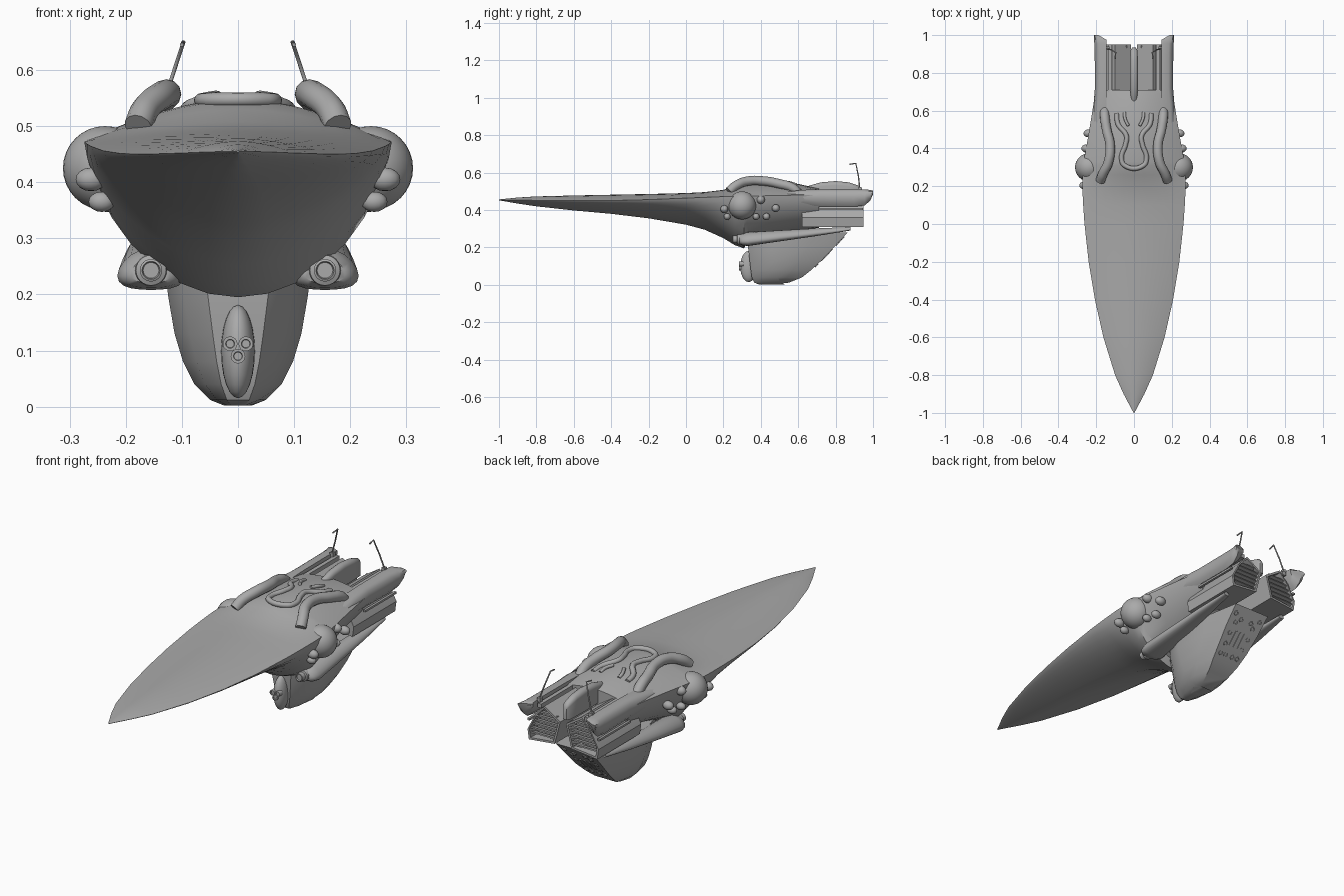
import bpy, bmesh, math
from mathutils import Vector

cube = bpy.data.objects.get("Cube")
if cube:
    bpy.data.objects.remove(cube)

grey = bpy.data.materials.new("hull grey")
grey.use_nodes = True
COLOUR = (0.4, 0.4, 0.4, 1)
grey.diffuse_color = COLOUR
grey.node_tree.nodes["Principled BSDF"].inputs["Base Color"].default_value = COLOUR


def finish(name, bm, angle=35):
    bmesh.ops.recalc_face_normals(bm, faces=bm.faces)
    me = bpy.data.meshes.new(name)
    bm.to_mesh(me)
    bm.free()
    me.materials.append(grey)
    ob = bpy.data.objects.new(name, me)
    bpy.context.collection.objects.link(ob)
    bpy.ops.object.select_all(action='DESELECT')
    ob.select_set(True)
    bpy.context.view_layer.objects.active = ob
    bpy.ops.object.shade_smooth_by_angle(angle=math.radians(angle))
    return ob


def loft(name, rings, angle=35):
    """Skin closed rings of equal point count and cap both ends."""
    bm = bmesh.new()
    rows = [[bm.verts.new(p) for p in r] for r in rings]
    n = len(rows[0])
    for a, b in zip(rows, rows[1:]):
        for i in range(n):
            j = (i + 1) % n
            bm.faces.new((a[i], a[j], b[j], b[i]))
    bm.faces.new(rows[0])
    bm.faces.new(rows[-1])
    return finish(name, bm, angle)


def ball(name, centre, size, seg=24):
    bm = bmesh.new()
    bmesh.ops.create_uvsphere(bm, u_segments=seg, v_segments=seg // 2, radius=1)
    bmesh.ops.scale(bm, vec=size, verts=bm.verts)
    bmesh.ops.translate(bm, vec=centre, verts=bm.verts)
    return finish(name, bm, 60)


def box(name, centre, size, tilt=0):
    bm = bmesh.new()
    bmesh.ops.create_cube(bm, size=1)
    bmesh.ops.scale(bm, vec=size, verts=bm.verts)
    ob = finish(name, bm)
    ob.location = centre
    ob.rotation_euler.x = tilt
    return ob


def tube(name, pts, radius, smooth=True):
    cu = bpy.data.curves.new(name, 'CURVE')
    cu.dimensions = '3D'
    cu.bevel_depth = radius
    cu.bevel_resolution = 4
    cu.resolution_u = 8
    cu.use_fill_caps = True
    sp = cu.splines.new('BEZIER' if smooth else 'POLY')
    if smooth:
        sp.bezier_points.add(len(pts) - 1)
        for bp, p in zip(sp.bezier_points, pts):
            bp.co = p
            bp.handle_left_type = bp.handle_right_type = 'AUTO'
    else:
        sp.points.add(len(pts) - 1)
        for sp_point, p in zip(sp.points, pts):
            sp_point.co = (*p, 1)
    cu.materials.append(grey)
    ob = bpy.data.objects.new(name, cu)
    bpy.context.collection.objects.link(ob)
    return ob


def lathe(name, centre, profile, tilt=0, seg=24):
    """Rings of (distance along y, radius)."""
    ob = loft(name, [[(r * math.cos(k * math.tau / seg), y, r * math.sin(k * math.tau / seg))
                      for k in range(seg)] for y, r in profile])
    ob.location = centre
    ob.rotation_euler.x = tilt
    return ob


# Hull: y, half width, top, edge height, bottom, keel sharpness
HULL = [(-1, .002, .457, .455, .452, .6), (-.9, .055, .467, .454, .435, .6),
        (-.8, .10, .473, .452, .42, .6), (-.6, .162, .478, .45, .398, .55),
        (-.4, .207, .482, .451, .38, .5), (-.2, .24, .486, .456, .356, .45),
        (0, .262, .491, .464, .322, .35), (.1, .269, .496, .468, .295, .25),
        (.2, .274, .508, .472, .25, .1), (.26, .273, .53, .473, .213, .05),
        (.31, .27, .545, .474, .195, 0), (.33, .267, .548, .475, .23, 0),
        (.45, .245, .55, .477, .262, 0), (.6, .22, .54, .48, .29, 0),
        (.71, .203, .515, .48, .305, 0)]


def hull_ring(y, w, top, edge, bot, k, n=16):
    ring = []
    for i in range(n):
        a = math.pi * i / n
        x = w * math.cos(a)
        ring.append((x, y, edge + (top - edge) * (1 - abs(math.cos(a)) ** 1.8)))
    for i in range(n):
        a = math.pi * i / n
        c = math.cos(a)
        depth = (1 - k) * math.sin(a) ** 1.2 + k * (1 - abs(c))
        ring.append((-w * c, y, edge - (edge - bot) * depth))
    return ring


loft("hull", [hull_ring(*s) for s in HULL], 28)

# Keel: height, front y, front half width, side half width, rear y
KEEL = [(.002, .39, .012, .025, .47), (.012, .365, .02, .05, .55), (.04, .352, .03, .078, .62),
        (.08, .346, .038, .098, .67), (.13, .34, .045, .113, .725),
        (.2, .332, .054, .125, .79), (.28, .33, .06, .13, .865)]
rings = []
for z, f, fw, w, b in KEEL:
    half = [(fw, f), (fw + (w - fw) * .6, f + .05), (w, f + .14), (w * .97, f + (b - f) * .7), (w * .75, b)]
    rings.append([(x, y, z) for x, y in half] + [(-x, y, z) for x, y in reversed(half)])
loft("keel", rings, 30)

# Keel nose pod with three ringed ports
ball("keel_nose_pod", (0, .335, .098), (.03, .045, .083))
for x, z in ((-.014, .112), (.014, .112), (0, .09)):
    lathe("keel_port", (x, .283, z), [(.025, .013), (0, .013), (0, .008), (.004, .007)])

# Keel rear vents: slots and round ports on the sloped back
slope = math.atan2(.14, .15)
for x in (-.025, 0, .025):
    box("keel_slot", (x, .758, .165), (.011, .006, .075), -slope)
for s in (-1, 1):
    for x, z in ((.052, .22), (.055, .18), (.05, .14), (.05, .105), (.02, .105), (.03, .235), (.072, .25)):
        lathe("keel_vent", (s * x, .595 + z * .965, z), [(-.008, .012), (.005, .012), (.005, .008), (0, .007)],
              -slope, 12)

# Centre dorsal fin
FIN = [(.62, .505, .006), (.65, .528, .016), (.72, .548, .021), (.8, .555, .022),
       (.87, .548, .021), (.92, .532, .018), (.935, .51, .008)]
rings = []
for y, top, w in FIN:
    arc = [(w * math.cos(math.pi * i / 8), y, top - w + w * math.sin(math.pi * i / 8)) for i in range(9)]
    rings.append(arc + [(-w, y, .45), (w, y, .45)])
loft("dorsal_fin", rings, 50)

NOZZLE = [(.1, .495), (.015, .44), (.045, .325), (.185, .31), (.192, .36), (.15, .44)]


def span(z):
    """Horizontal extent of the nozzle outline at a height."""
    xs = []
    for (xa, za), (xb, zb) in zip(NOZZLE, NOZZLE[1:] + NOZZLE[:1]):
        if (za - z) * (zb - z) < 0:
            xs.append(xa + (xb - xa) * (z - za) / (zb - za))
    return min(xs), max(xs)


for s in (-1, 1):
    # Engine nozzle with recessed rear and slats
    c = Vector((.11, .4))
    mouth = [c + (Vector(p) - c) * .88 for p in NOZZLE]
    loft("engine_nozzle", [[(s * x, y, z) for x, z in outline] for y, outline in
                           ((.62, NOZZLE), (.95, NOZZLE), (.95, mouth), (.89, mouth))])
    for i in range(6):
        z = .34 + i * .022
        lo, hi = span(z)
        box("nozzle_slat", (s * (lo + hi) / 2, .925, z), (hi - lo - .012, .04, .006), .3)
    box("nozzle_side_rail", (s * .19, .825, .405), (.012, .24, .01))

    # Rear boom: y, outer x, top, bottom
    BOOM = [(.45, .225, .485, .44), (.62, .215, .508, .425), (.72, .207, .511, .42), (.9, .208, .512, .418),
            (.955, .21, .51, .425), (.985, .212, .508, .45), (1, .213, .503, .485)]
    rings = []
    for y, x, t, b in BOOM:
        h, inner = t - b, .145
        yi = min(y, .975)
        rings.append([(s * inner, yi, t), (s * (x - .025), y, t), (s * (x - .007), y, t - h * .15),
                      (s * x, y, t - h * .45), (s * (x - .006), y, b + h * .2), (s * (x - .02), y, b),
                      (s * (inner + .015), yi, b + h * .3), (s * inner, yi, t - h * .3)])
    loft("rear_boom", rings, 40)
    box("boom_inner_rail", (s * .127, .8, .49), (.02, .3, .02))

    # Antenna with a bent tip
    tube("antenna", [(s * .145, .93, .505), (s * .12, .922, .58), (s * .097, .908, .65),
                     (s * .1, .875, .645)], .0035, False)
    box("antenna_base", (s * .14, .93, .51), (.018, .02, .02))

    # Side pod: long tapering teardrop running aft
    POD = [(.285, .155, .243, .6), (.3, .155, .243, .85), (.33, .155, .245, 1), (.5, .16, .262, .8),
           (.7, .165, .282, .55), (.88, .168, .3, .25)]
    rings = []
    for y, x, z, k in POD:
        ring = []
        for i in range(20):
            a = math.tau * i / 20
            skew = -.012 * math.cos(a)
            ring.append((s * (x + .06 * k * math.cos(a)), y, z + k * (.037 * math.sin(a) + skew * math.cos(a))))
        rings.append(ring)
    loft("side_pod", rings, 50)
    lathe("pod_gun", (s * .155, 0, .243), [(.3, .03), (.275, .027), (.272, .02), (.25, .02), (.248, .016), (.255, .014)])

    # Side dome and surrounding bumps
    ball("side_dome", (s * .237, .3, .425), (.075, .075, .075), 32)
    for y, z, x, r in ((.205, .405, .262, .021), (.22, .365, .243, .018), (.4, .455, .25, .022),
                       (.48, .41, .24, .021), (.375, .365, .235, .018), (.43, .365, .225, .019)):
        ball("side_bump", (s * x, y, z), (r * 1.3, r, r), 16)

    # Deck pipes
    tube("arched_pipe", [(s * .178, .23, .5), (s * .165, .265, .53), (s * .135, .33, .555),
                         (s * .127, .42, .555), (s * .145, .5, .54), (s * .155, .57, .518),
                         (s * .155, .6, .49)], .025)
    tube("short_pipe", [(s * .05, .59, .535), (s * .048, .56, .545), (s * .03, .52, .55)], .008)

tube("hourglass_pipe", [(s * x, y, z) for s, pts in (
    (-1, ((.092, .585, .525), (.085, .53, .535), (.04, .465, .55), (.045, .42, .55), (.066, .35, .546), (.05, .31, .547))),
    (1, ((.05, .31, .547), (.066, .35, .546), (.045, .42, .55), (.04, .465, .55), (.085, .53, .535), (.092, .585, .525))))
    for x, y, z in pts], .0125)
